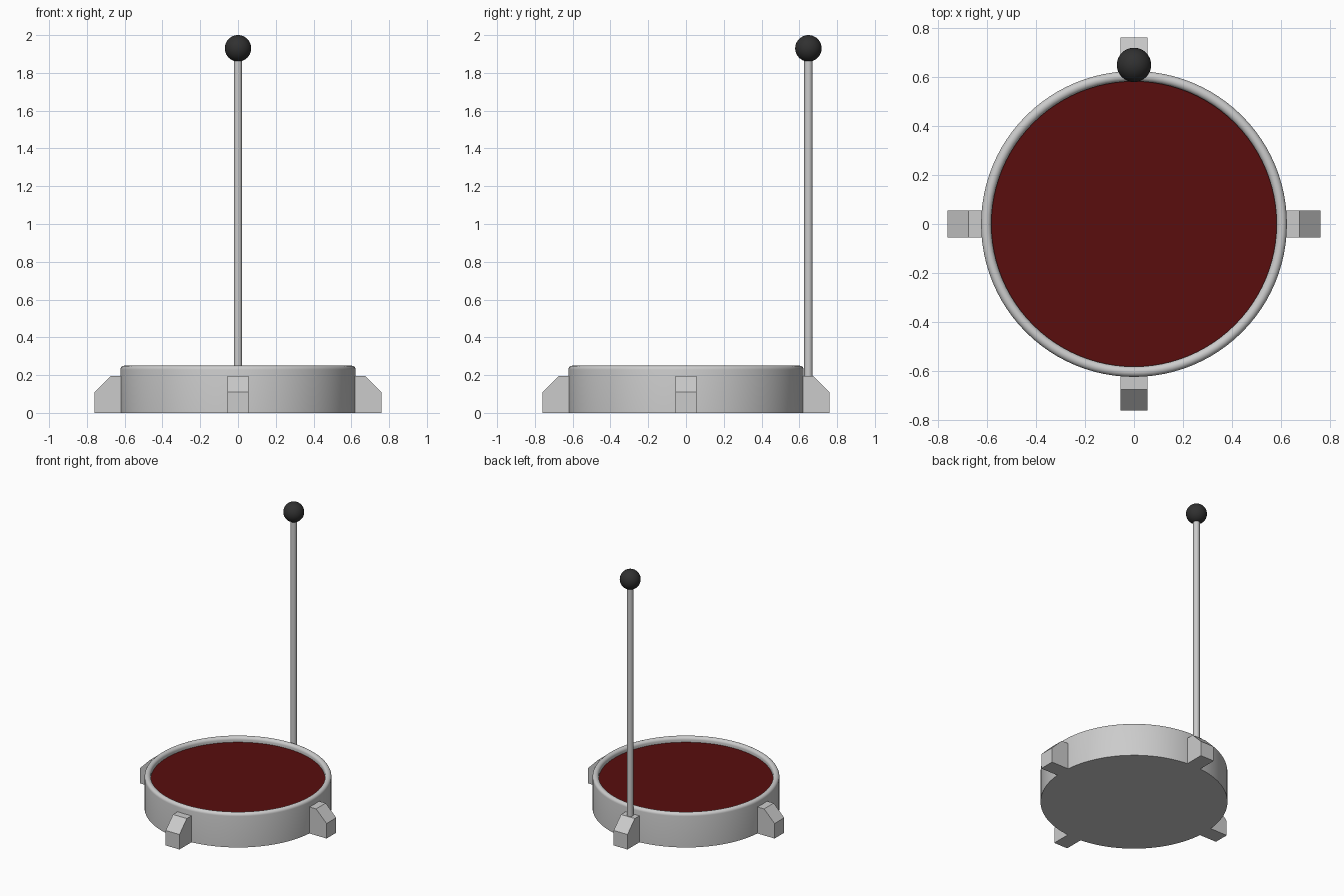
import bpy, bmesh
from math import pi, sin, cos

if "Cube" in bpy.data.objects:
    bpy.data.objects.remove(bpy.data.objects["Cube"])


def finish(name, bm, color=None, smooth=True):
    bmesh.ops.recalc_face_normals(bm, faces=bm.faces)
    mesh = bpy.data.meshes.new(name)
    bm.to_mesh(mesh)
    bm.free()
    ob = bpy.data.objects.new(name, mesh)
    bpy.context.collection.objects.link(ob)
    if color:
        mat = bpy.data.materials.new(name + "_color")
        mat.diffuse_color = (*color, 1)
        mat.use_nodes = True
        mat.node_tree.nodes["Principled BSDF"].inputs["Base Color"].default_value = mat.diffuse_color
        mesh.materials.append(mat)
    if smooth:
        bpy.ops.object.select_all(action='DESELECT')
        ob.select_set(True)
        bpy.context.view_layer.objects.active = ob
        bpy.ops.object.shade_smooth_by_angle(angle=0.6)
    return ob


def lathe(name, profile, steps=96, loc=(0, 0, 0), color=None):
    bm = bmesh.new()
    vs = [bm.verts.new((r, 0, z)) for r, z in profile]
    es = [bm.edges.new(p) for p in zip(vs, vs[1:])]
    bmesh.ops.spin(bm, geom=vs + es, cent=(0, 0, 0), axis=(0, 0, 1),
                   angle=2 * pi, steps=steps)
    bmesh.ops.remove_doubles(bm, verts=bm.verts, dist=1e-5)
    bmesh.ops.translate(bm, verts=bm.verts, vec=loc)
    return finish(name, bm, color)


# Drum base with a rounded rim
R, H, RIM = 0.623, 0.25, 0.021
rim = [(R - RIM + RIM * cos(a * pi / 10), H - RIM + RIM * sin(a * pi / 10))
       for a in range(11)]
PAD_Z = 0.213
lathe("drum_base", [(0, 0), (R, 0)] + rim + [(R - 2 * RIM, PAD_Z - 0.01)])

# Recessed red pad
lathe("pad", [(0, PAD_Z), (R - 2 * RIM, PAD_Z)], color=(0.1, 0.004, 0.004))

# Four chamfered feet around the drum
foot = [(0.58, 0), (0.76, 0), (0.76, 0.11), (0.675, 0.195), (0.58, 0.195)]
for i, side in enumerate(("right", "back", "left", "front")):
    bm = bmesh.new()
    face = bm.faces.new([bm.verts.new((x, -0.056, z)) for x, z in foot])
    ext = bmesh.ops.extrude_face_region(bm, geom=[face], use_keep_orig=True)
    moved = [g for g in ext["geom"] if isinstance(g, bmesh.types.BMVert)]
    bmesh.ops.translate(bm, verts=moved, vec=(0, 0.112, 0))
    finish(side + "_foot", bm, smooth=False).rotation_euler.z = i * pi / 2

# Tall pole on the back foot with a dark ball on top
POLE_Y = 0.648
lathe("pole", [(0, 0.15), (0.022, 0.15), (0.022, 1.93), (0, 1.93)],
      steps=24, loc=(0, POLE_Y, 0))
bm = bmesh.new()
bmesh.ops.create_uvsphere(bm, u_segments=32, v_segments=20, radius=0.07)
bmesh.ops.translate(bm, verts=bm.verts, vec=(0, POLE_Y, 1.93))
finish("pole_ball", bm, color=(0.03, 0.03, 0.03))
